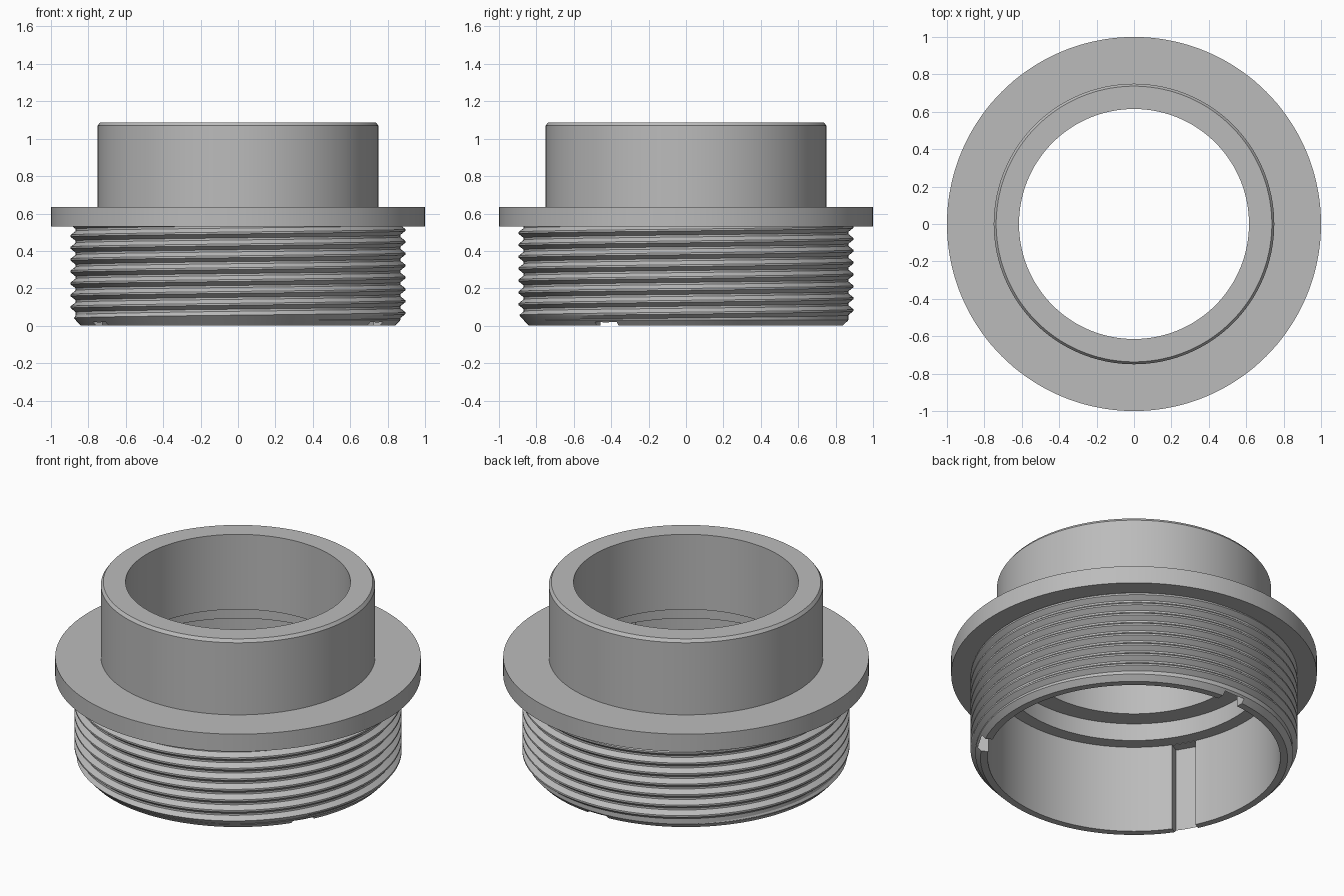
import bpy, bmesh, math
from mathutils import Matrix

cube = bpy.data.objects.get("Cube")
if cube:
    bpy.data.objects.remove(cube, do_unlink=True)

SEGMENTS = 144
PITCH = 0.0635
SLOT_ANGLES = (90, 210, 330)

grey = bpy.data.materials.new("grey_metal")
grey.use_nodes = True
COLOUR = (0.5, 0.5, 0.5, 1)
grey.diffuse_color = COLOUR
grey.node_tree.nodes["Principled BSDF"].inputs["Base Color"].default_value = COLOUR


def make_object(name, bm):
    bmesh.ops.recalc_face_normals(bm, faces=bm.faces)
    mesh = bpy.data.meshes.new(name)
    bm.to_mesh(mesh)
    bm.free()
    mesh.materials.append(grey)
    obj = bpy.data.objects.new(name, mesh)
    bpy.context.collection.objects.link(obj)
    return obj


def activate(obj):
    bpy.ops.object.select_all(action='DESELECT')
    obj.select_set(True)
    bpy.context.view_layer.objects.active = obj


def lathe(name, profile):
    """Revolve a closed (radius, height) outline around z."""
    bm = bmesh.new()
    rings = []
    for i in range(SEGMENTS):
        a = 2 * math.pi * i / SEGMENTS
        rings.append([bm.verts.new((r * math.cos(a), r * math.sin(a), z)) for r, z in profile])
    for i, ring in enumerate(rings):
        after = rings[(i + 1) % SEGMENTS]
        for j in range(len(profile)):
            k = (j + 1) % len(profile)
            bm.faces.new((ring[j], after[j], after[k], ring[k]))
    return make_object(name, bm)


# Hollow body: chamfered skirt, wide flange, collar and stepped bore
body = lathe("adapter_body", [
    (0.84, 0), (0.868, 0.03), (0.868, 0.53),
    (1.0, 0.53), (1.0, 0.635),
    (0.75, 0.635), (0.75, 1.07), (0.737, 1.088),
    (0.615, 1.088), (0.615, 0.635),
    (0.725, 0.635), (0.725, 0.53),
    (0.80, 0.53), (0.80, 0),
])

# Three keyways cut into the inside of the skirt
bm = bmesh.new()
for angle in SLOT_ANGLES:
    place = (Matrix.Rotation(math.radians(angle), 4, 'Z')
             @ Matrix.Translation((0.807, 0, 0.214))
             @ Matrix.Diagonal((0.1, 0.135, 0.628, 1)))
    bmesh.ops.create_cube(bm, size=1, matrix=place)
cutter = make_object("keyway_cutter", bm)
cutter.hide_render = True
cut = body.modifiers.new("keyways", 'BOOLEAN')
cut.operation = 'DIFFERENCE'
cut.solver = 'EXACT'
cut.object = cutter
activate(body)
bpy.ops.object.modifier_apply(modifier=cut.name)
bpy.data.objects.remove(cutter, do_unlink=True)

# Helical ridge around the skirt, its upper end hidden inside the flange
bm = bmesh.new()
section = [(0.862, -0.031), (0.895, -0.005), (0.895, 0.005), (0.862, 0.031)]
previous = None
turns = 8.7
for i in range(int(turns * SEGMENTS)):
    turn = i / SEGMENTS
    a = 2 * math.pi * turn
    centre = 0.004 + PITCH * turn
    row = []
    for r, dz in section:
        z = max(centre + dz, 0.025)
        r = min(r, 0.838 + 0.95 * z)   # fade out at the lower chamfer
        row.append(bm.verts.new((r * math.cos(a), r * math.sin(a), z)))
    if previous:
        for j in range(len(row)):
            k = (j + 1) % len(row)
            bm.faces.new((previous[j], row[j], row[k], previous[k]))
    else:
        bm.faces.new(row)
    previous = row
bm.faces.new(previous)
bmesh.ops.dissolve_degenerate(bm, dist=1e-5, edges=bm.edges)
thread = make_object("screw_thread", bm)

# Smooth round walls with crisp edges
for obj in (body, thread):
    activate(obj)
    bpy.ops.object.shade_smooth_by_angle(angle=math.radians(25))
